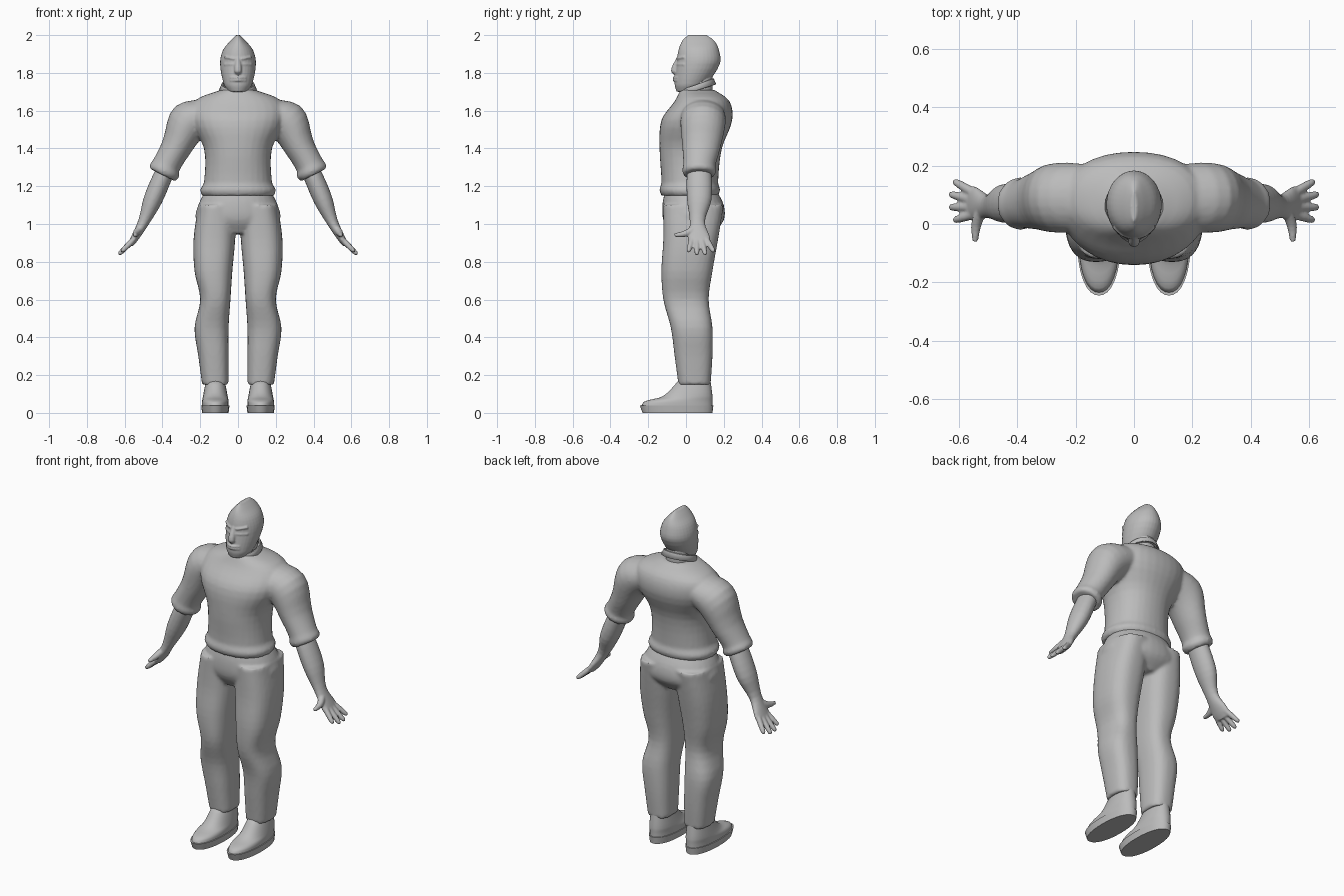
import bpy, bmesh, math
from mathutils import Vector
from mathutils.geometry import interpolate_bezier

if "Cube" in bpy.data.objects:
    bpy.data.objects.remove(bpy.data.objects["Cube"])

GREY = (0.5, 0.5, 0.5, 1)
grey = bpy.data.materials.new("plain_grey")
grey.use_nodes = True
grey.diffuse_color = GREY
grey.node_tree.nodes["Principled BSDF"].inputs["Base Color"].default_value = GREY


def section(centre, half_u, half_v, power, sides):
    """Superellipse ring around a centre."""
    points = []
    for i in range(sides):
        angle = math.tau * i / sides
        co, si = math.cos(angle), math.sin(angle)
        reach = (abs(co) ** power + abs(si) ** power) ** (-1 / power)
        points.append(centre + (half_u * co + half_v * si) * reach)
    return points


def smooth_column(column, steps=5):
    """Curve through the matching points of successive rings."""
    last = len(column) - 1
    slopes = [(column[min(i + 1, last)] - column[max(i - 1, 0)]).normalized()
              for i in range(last + 1)]
    path = [column[0]]
    for i in range(last):
        start, end = column[i], column[i + 1]
        pull = (end - start).length / 3
        path += interpolate_bezier(start, start + slopes[i] * pull,
                                   end - slopes[i + 1] * pull, end, steps)[1:]
    return path


def loft(bm, rings):
    """Skin smoothly over the rings and cap both ends."""
    columns = [[bm.verts.new(p) for p in smooth_column(c)] for c in zip(*rings)]
    for left, right in zip(columns, columns[1:] + columns[:1]):
        for i in range(len(left) - 1):
            bm.faces.new((left[i], right[i], right[i + 1], left[i + 1]))
    bm.faces.new([c[0] for c in columns])
    bm.faces.new([c[-1] for c in columns])


def level(z, half, front, back, mid=0):
    """Horizontal slice given by its half width and its front and back."""
    return (Vector((mid, (front + back) / 2, z)), half, (back - front) / 2)


def stack(bm, *levels, power=2.2, side=1):
    mirror = Vector((side, 1, 1))
    loft(bm, [section(c * mirror, Vector((half, 0, 0)), Vector((0, deep, 0)), power, 32)
              for c, half, deep in levels])


def joint(x, y, z, thick, deep):
    return (Vector((x, y, z)), thick, deep)


def limb(bm, *joints, side=1, sides=24):
    """Tube whose slices stand square to the path through its joints."""
    mirror = Vector((side, 1, 1))
    centres = [j[0] * mirror for j in joints]
    rings = []
    for i, (_, thick, deep) in enumerate(joints):
        along = (centres[min(i + 1, len(centres) - 1)] - centres[max(i - 1, 0)]).normalized()
        across = Vector((0, 1, 0))
        across = (across - along * across.dot(along)).normalized()
        rings.append(section(centres[i], along.cross(across) * thick,
                             across * deep, 2, sides))
    loft(bm, rings)


def finish(name, bm, voxel=0, relax=3, mirror=False):
    """Make the object; a voxel size fuses its pieces into one skin."""
    bmesh.ops.recalc_face_normals(bm, faces=bm.faces)
    mesh = bpy.data.meshes.new(name)
    bm.to_mesh(mesh)
    bm.free()
    mesh.materials.append(grey)
    ob = bpy.data.objects.new(name, mesh)
    bpy.context.collection.objects.link(ob)
    bpy.ops.object.select_all(action='DESELECT')
    bpy.context.view_layer.objects.active = ob
    ob.select_set(True)
    bpy.ops.object.shade_smooth_by_angle(angle=math.radians(50))
    if voxel:
        fuse = ob.modifiers.new("fuse", 'REMESH')
        fuse.mode, fuse.voxel_size, fuse.use_smooth_shade = 'VOXEL', voxel, True
        soften = ob.modifiers.new("soften", 'SMOOTH')
        soften.factor, soften.iterations = 0.5, relax
    if mirror:
        ob.modifiers.new("other_side", 'MIRROR')
    return ob


# Sweater: body with a rolled hem, and sleeves with rolled cuffs
bm = bmesh.new()
stack(bm,
      level(z=1.15, half=.19, front=-.13, back=.17),
      level(z=1.18, half=.2, front=-.14, back=.18),
      level(z=1.22, half=.18, front=-.13, back=.17),
      level(z=1.4, half=.18, front=-.14, back=.19),
      level(z=1.55, half=.25, front=-.13, back=.245),
      level(z=1.65, half=.23, front=-.06, back=.23),
      level(z=1.71, half=.09, front=-.03, back=.15))
for side in (1, -1):
    limb(bm,
         joint(x=.1, y=.09, z=1.6, thick=.07, deep=.11),
         joint(x=.26, y=.09, z=1.54, thick=.11, deep=.12),
         joint(x=.33, y=.08, z=1.4, thick=.08, deep=.1),
         joint(x=.38, y=.07, z=1.31, thick=.075, deep=.085),
         joint(x=.39, y=.07, z=1.28, thick=.085, deep=.09),
         joint(x=.4, y=.07, z=1.26, thick=.075, deep=.08), side=side)
finish("sweater", bm, voxel=.01)

# Trousers: pelvis and two legs
bm = bmesh.new()
stack(bm,
      level(z=1.18, half=.17, front=-.11, back=.16),
      level(z=1.1, half=.21, front=-.125, back=.2),
      level(z=1.02, half=.22, front=-.12, back=.2),
      level(z=.95, half=.1, front=-.08, back=.14))
for side in (1, -1):
    stack(bm,
          level(z=1.1, mid=.11, half=.1, front=-.12, back=.2),
          level(z=.92, mid=.125, half=.11, front=-.12, back=.17),
          level(z=.75, mid=.13, half=.1, front=-.13, back=.14),
          level(z=.6, mid=.12, half=.08, front=-.12, back=.12),
          level(z=.45, mid=.14, half=.09, front=-.08, back=.14),
          level(z=.3, mid=.13, half=.08, front=-.06, back=.14),
          level(z=.15, mid=.12, half=.07, front=-.04, back=.13),
          power=2.6, side=side)
finish("trousers", bm, voxel=.01)

# Shoes on thin soles
bm = bmesh.new()
stack(bm,
      level(z=.03, mid=.12, half=.07, front=-.24, back=.14),
      level(z=.06, mid=.12, half=.07, front=-.22, back=.14),
      level(z=.09, mid=.12, half=.065, front=-.12, back=.14),
      level(z=.17, mid=.12, half=.05, front=-.04, back=.13))
finish("shoes", bm, mirror=True)
bm = bmesh.new()
stack(bm,
      level(z=0, mid=.12, half=.07, front=-.23, back=.14),
      level(z=.04, mid=.12, half=.075, front=-.245, back=.145))
finish("soles", bm, mirror=True)

# Bare forearms with palms, fanned fingers and a thumb
bm = bmesh.new()
limb(bm,
     joint(x=.36, y=.07, z=1.33, thick=.045, deep=.05),
     joint(x=.39, y=.07, z=1.27, thick=.05, deep=.065),
     joint(x=.45, y=.07, z=1.13, thick=.05, deep=.065),
     joint(x=.5, y=.06, z=1.01, thick=.03, deep=.04),
     joint(x=.55, y=.07, z=.92, thick=.02, deep=.06),
     joint(x=.57, y=.07, z=.89, thick=.015, deep=.05))
for finger in (-1.5, -.5, .5, 1.5):
    base = Vector((.55, .07 + finger * .025, .92))
    tip = Vector((.64 - abs(finger) * .015, .08 + finger * .045, .83 + abs(finger) * .015))
    limb(bm, *[(base.lerp(tip, t), r, r) for t, r in ((0, .016), (.5, .015), (.9, .012), (1, .006))],
         sides=12)
limb(bm,
     joint(x=.52, y=.05, z=.98, thick=.02, deep=.02),
     joint(x=.54, y=0, z=.95, thick=.018, deep=.018),
     joint(x=.545, y=-.06, z=.94, thick=.01, deep=.01), sides=12)
finish("forearms_and_hands", bm, voxel=.006, relax=2, mirror=True)

# Head: crested mask with nose, lips, brows and cheeks
bm = bmesh.new()
stack(bm,
      level(z=1.7, half=.05, front=-.05, back=.06),
      level(z=1.74, half=.075, front=-.06, back=.11),
      level(z=1.85, half=.095, front=-.05, back=.18),
      level(z=1.92, half=.08, front=-.04, back=.175),
      level(z=1.97, half=.04, front=-.02, back=.15),
      level(z=2, half=.01, front=.01, back=.11), power=2)
limb(bm,
     joint(x=0, y=-.04, z=1.88, thick=.01, deep=.01),
     joint(x=0, y=-.06, z=1.81, thick=.02, deep=.02),
     joint(x=0, y=-.05, z=1.79, thick=.01, deep=.01), sides=12)
for height in (1.76, 1.775):
    limb(bm, *[joint(x, abs(x) / 2 - .06, height, .006, .01) for x in (-.04, 0, .04)], sides=12)
for side in (1, -1):
    for height, rise in ((1.87, .2), (1.845, 0)):
        limb(bm, *[joint(x, x * x * 8 - .045, height + x * rise, .007, .01)
                   for x in (.015, .04, .07)], side=side, sides=12)
finish("head", bm, voxel=.005, relax=2)

# Neck
bm = bmesh.new()
stack(bm, level(z=1.62, half=.07, front=-.02, back=.14),
      level(z=1.78, half=.065, front=-.01, back=.14))
finish("neck", bm)

# Shirt collar: folded band open at the front, with pointed tips
bm = bmesh.new()
STEPS = 32
GAP = .12
columns = []
for i in range(STEPS + 1):
    angle = GAP + (math.tau - 2 * GAP) * i / STEPS
    rise = .03 * (1 - math.cos(angle))
    point = max(0, math.cos(angle)) ** 8
    outline = ((.078, 1.68), (.08, 1.71), (.087, 1.71), (.1, 1.68 - .025 * point))
    columns.append([bm.verts.new((r * math.sin(angle), .06 - r * math.cos(angle), z + rise))
                    for r, z in outline])
for left, right in zip(columns, columns[1:]):
    for k in range(len(left) - 1):
        bm.faces.new((left[k], right[k], right[k + 1], left[k + 1]))
collar = finish("shirt_collar", bm)
collar.modifiers.new("cloth", 'SOLIDIFY').thickness = .007
